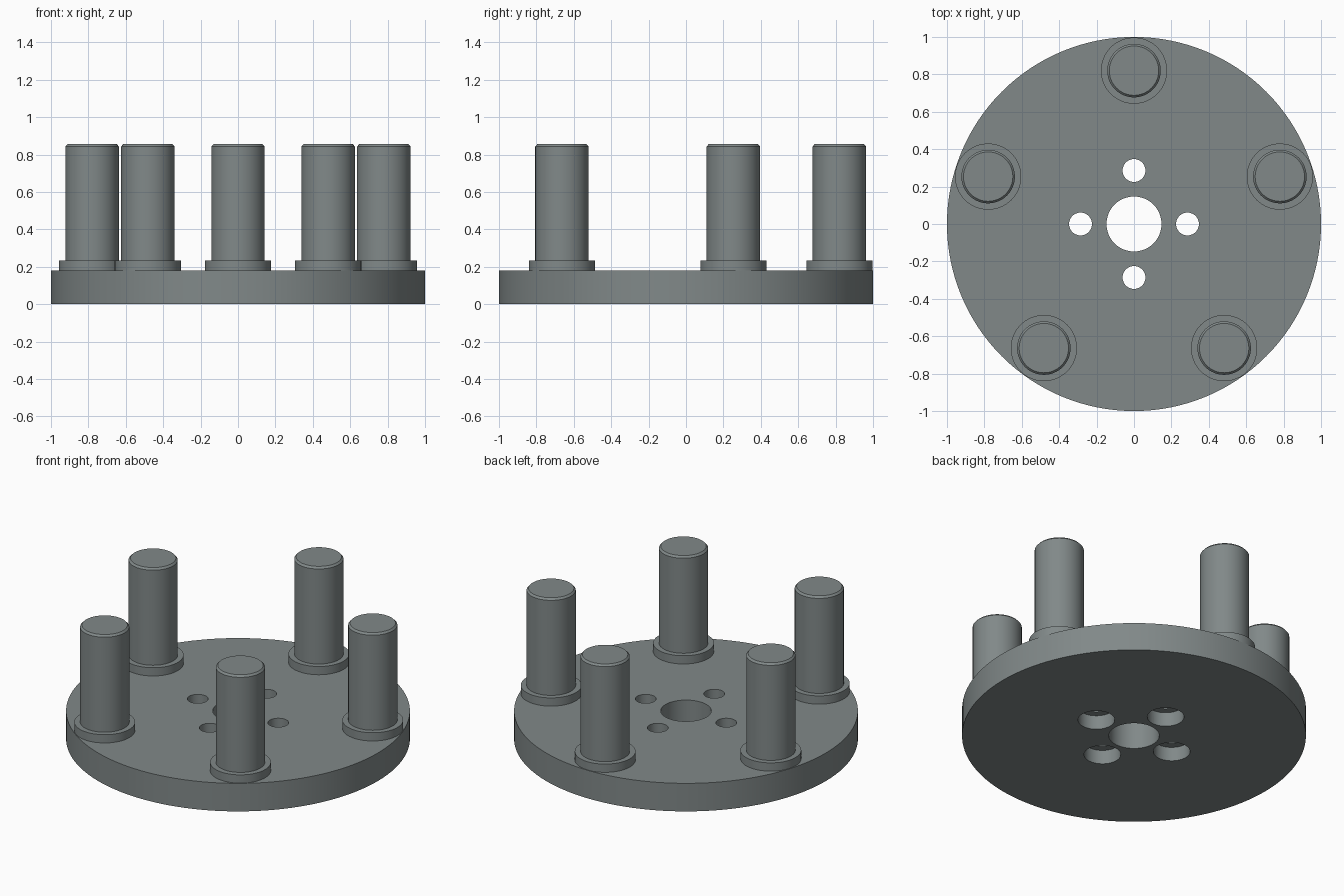
import bpy, math

if "Cube" in bpy.data.objects:
    bpy.data.objects.remove(bpy.data.objects["Cube"])

steel = bpy.data.materials.new("grey_steel")
steel.diffuse_color = (0.22, 0.25, 0.25, 1)
steel.use_nodes = True
steel.node_tree.nodes["Principled BSDF"].inputs["Base Color"].default_value = steel.diffuse_color


def lathe(name, profile, location=(0, 0, 0), segments=64):
    """Solid of revolution from (radius, z) points, capped at both ends."""
    n = len(profile)
    verts = [(r * math.cos(2 * math.pi * i / segments),
              r * math.sin(2 * math.pi * i / segments), z)
             for r, z in profile for i in range(segments)]
    faces = [(k * segments + i, k * segments + (i + 1) % segments,
              (k + 1) * segments + (i + 1) % segments, (k + 1) * segments + i)
             for k in range(n - 1) for i in range(segments)]
    faces.append(tuple(reversed(range(segments))))
    faces.append(tuple(range((n - 1) * segments, n * segments)))
    mesh = bpy.data.meshes.new(name)
    mesh.from_pydata(verts, [], faces)
    mesh.materials.append(steel)
    obj = bpy.data.objects.new(name, mesh)
    obj.location = location
    bpy.context.collection.objects.link(obj)
    return obj


def activate(obj):
    bpy.ops.object.select_all(action='DESELECT')
    obj.select_set(True)
    bpy.context.view_layer.objects.active = obj


def smooth(obj):
    activate(obj)
    bpy.ops.object.shade_smooth_by_angle(angle=math.radians(30))


# Round base plate
plate = lathe("base_plate", [(1, 0), (1, 0.18)], segments=128)

# Centre bore and four bolt holes, counterbored from below
cutters = [lathe("bore_cutter", [(0.147, -0.1), (0.147, 0.3)])]
for k in range(4):
    a = k * math.pi / 2
    cutters.append(lathe("bolt_hole_cutter",
                         [(0.107, -0.1), (0.107, 0.09), (0.061, 0.09), (0.061, 0.3)],
                         (0.286 * math.cos(a), 0.286 * math.sin(a), 0), 48))
for cutter in cutters:
    cutter.hide_render = True
    mod = plate.modifiers.new("hole", 'BOOLEAN')
    mod.operation = 'DIFFERENCE'
    mod.solver = 'EXACT'
    mod.object = cutter
    activate(plate)
    bpy.ops.object.modifier_apply(modifier=mod.name)
    bpy.data.objects.remove(cutter)
smooth(plate)

# Five collared pins with chamfered tips
for k in range(5):
    a = math.radians(90 + 72 * k)
    pin = lathe("pin", [(0.177, 0.18), (0.177, 0.233), (0.143, 0.233),
                        (0.143, 0.843), (0.132, 0.855)],
                (0.82 * math.cos(a), 0.82 * math.sin(a), 0))
    smooth(pin)
